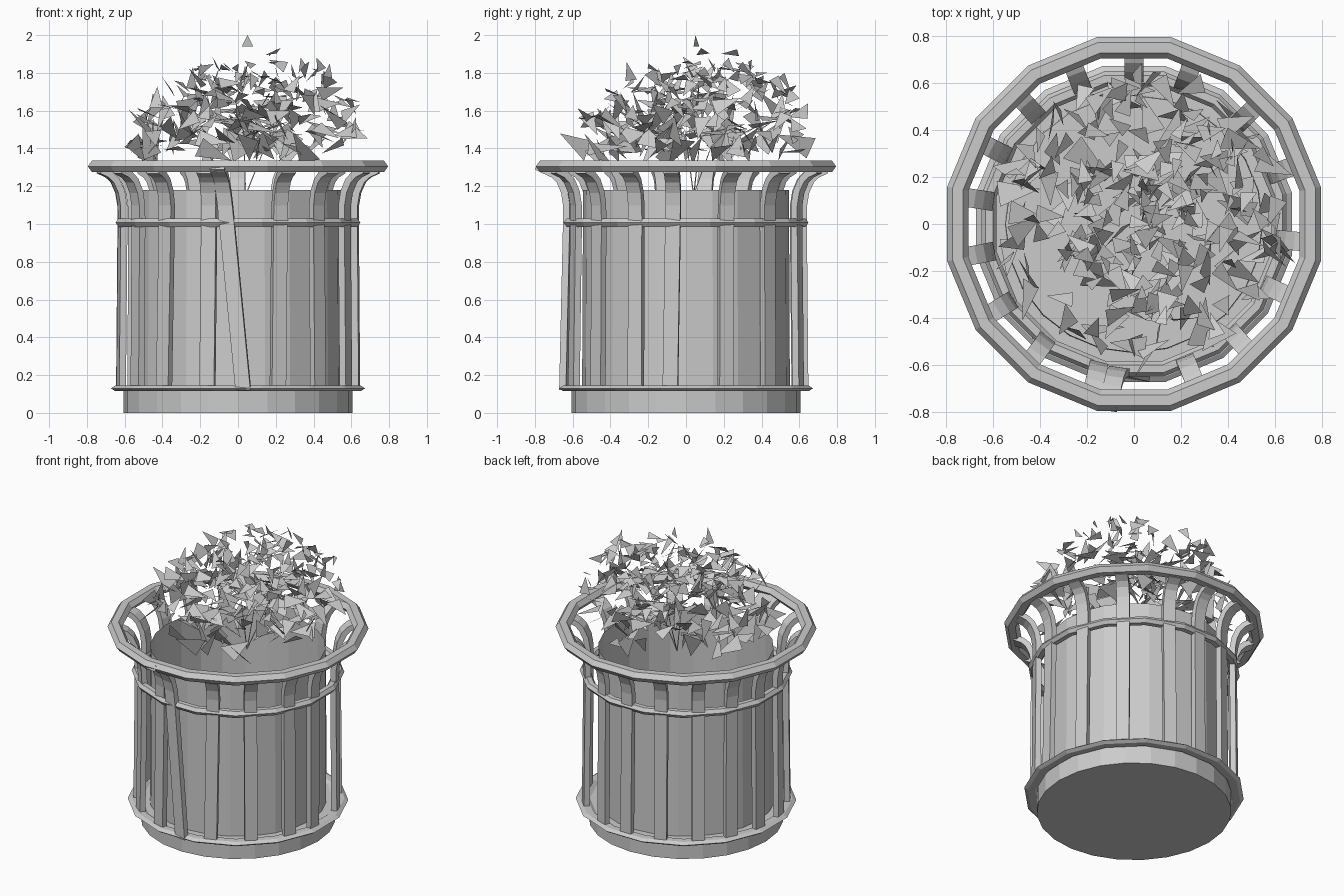
import bpy, bmesh, math, random
from mathutils import Vector, Matrix

if "Cube" in bpy.data.objects:
    bpy.data.objects.remove(bpy.data.objects["Cube"])
random.seed(11)

grey = bpy.data.materials.new("pale_grey")
grey.use_nodes = True
COLOUR = (0.6, 0.6, 0.6, 1)
grey.diffuse_color = COLOUR
grey.node_tree.nodes["Principled BSDF"].inputs["Base Color"].default_value = COLOUR


def finish(name, bm, recalc=True):
    if recalc:
        bmesh.ops.recalc_face_normals(bm, faces=bm.faces)
    mesh = bpy.data.meshes.new(name)
    bm.to_mesh(mesh)
    bm.free()
    mesh.materials.append(grey)
    obj = bpy.data.objects.new(name, mesh)
    bpy.context.collection.objects.link(obj)
    return obj


def hoop(name, inner, outer, z, height, sides=16):
    """Faceted ring with a six-sided section; inner and outer are flat distances."""
    bm = bmesh.new()
    mid, half = (inner + outer) / 2, (outer - inner) / 2
    section = [(mid + half * math.cos(k * math.pi / 3),
                z + height / 2 * math.sin(k * math.pi / 3) / math.sin(math.pi / 3))
               for k in range(6)]
    rings = []
    for i in range(sides):
        a = (i + 0.5) * math.tau / sides
        rings.append([bm.verts.new((r / math.cos(math.pi / sides) * math.cos(a),
                                    r / math.cos(math.pi / sides) * math.sin(a), h))
                      for r, h in section])
    for i in range(sides):
        p, q = rings[i], rings[(i + 1) % sides]
        for k in range(6):
            n = (k + 1) % 6
            bm.faces.new((p[k], q[k], q[n], p[n]))
    return finish(name, bm)


def slat(name, angle, path, width=0.08, thick=0.036, lean=0.0):
    """Plank that follows a radial path; lean slides its foot sideways."""
    bm = bmesh.new()
    turn = Matrix.Rotation(math.radians(angle), 4, "Z")
    loops = []
    top = path[-1][1]
    for i, (r, z) in enumerate(path):
        a, b = path[max(i - 1, 0)], path[min(i + 1, len(path) - 1)]
        out = Vector((b[1] - a[1], 0, a[0] - b[0])).normalized() * thick / 2
        side = lean * (top - z) / top
        loops.append([bm.verts.new(turn @ (Vector((r, side + w * width / 2, z)) + out * s))
                      for w, s in ((-1, -1), (1, -1), (1, 1), (-1, 1))])
    for p, q in zip(loops, loops[1:]):
        for k in range(4):
            n = (k + 1) % 4
            bm.faces.new((p[k], p[n], q[n], q[k]))
    bm.faces.new(loops[0])
    bm.faces.new(loops[-1])
    return finish(name, bm)


# Solid foot
bm = bmesh.new()
bmesh.ops.create_cone(bm, cap_ends=True, segments=24, radius1=0.605, radius2=0.605, depth=0.13,
                      matrix=Matrix.Translation((0, 0, 0.065)))
finish("foot", bm)

# Open drum, set in from the slats
bm = bmesh.new()
bmesh.ops.create_cone(bm, cap_ends=False, segments=24, radius1=0.55, radius2=0.545, depth=1.05,
                      matrix=Matrix.Translation((0, 0, 0.655)))
finish("drum", bm)

# Hoops and flared rim
hoop("lower_hoop", 0.585, 0.672, 0.13, 0.03)
hoop("upper_hoop", 0.585, 0.648, 1.007, 0.045)
hoop("rim", 0.705, 0.795, 1.305, 0.062)

# Upright slats, curving outwards under the rim
curve = [(0.63, 0.12), (0.622, 1.0), (0.623, 1.1), (0.635, 1.17),
         (0.662, 1.23), (0.695, 1.262), (0.745, 1.285)]
for i, angle in enumerate((20, 44, 70, 90, 111, 132, 152, 171, 191, 212,
                           233, 256, 291, 312, 335, 354)):
    slat(f"slat_{i + 1}", angle, curve, lean=random.uniform(-0.02, 0.01))

# Loose plank leaning at the front, its tip poking through the rim
slat("loose_slat", 262, [(r + 0.008, z) for r, z in curve] + [(0.795, 1.305)], lean=0.13)

# Dome filled with loose three-cornered leaves, smaller towards the top
bm = bmesh.new()
for i in range(270):
    reach = random.random() ** 0.6
    around = i * 2.39996 + random.uniform(-0.4, 0.4)
    ceiling = math.sqrt(1 - 0.85 * reach ** 2)
    rise = ceiling * random.uniform(0.04, 1.0)
    centre = Vector((0.59 * reach * math.cos(around) + 0.13 * rise,
                     0.59 * reach * math.sin(around) + 0.13 * rise,
                     1.36 + 0.56 * rise))
    size = (0.105 - 0.062 * rise) * random.uniform(0.75, 1.2)
    spin = Matrix.Rotation(random.uniform(0, math.tau), 3, "Z")
    tilt = Matrix.Rotation(random.uniform(0.2, 1.5), 3, "X")
    twist = Matrix.Rotation(random.uniform(0, math.tau), 3, "Z")
    corners = [Vector((0, size * 1.15, 0)), Vector((-size * 0.55, -size * 0.6, 0)),
               Vector((size * 0.55, -size * 0.6, 0))]
    bm.faces.new([bm.verts.new(centre + spin @ tilt @ twist @ c) for c in corners])
# A last leaf marks the peak
bm.faces.new([bm.verts.new(c) for c in ((0.05, 0.05, 2.0), (0.02, 0.07, 1.94), (0.08, 0.04, 1.94))])
finish("leaves", bm, recalc=False)

# Thin stems rising from the middle of the drum
bm = bmesh.new()
for i in range(3):
    a = i * math.tau / 3
    foot = Vector((0.04, 0.04, 1.15))
    tip = Vector((0.1 * math.cos(a) + 0.08, 0.1 * math.sin(a) + 0.08, 1.5))
    along = tip - foot
    pose = Matrix.Translation((foot + tip) / 2) @ along.to_track_quat("Z", "Y").to_matrix().to_4x4()
    bmesh.ops.create_cone(bm, cap_ends=True, segments=3, radius1=0.004, radius2=0.002,
                          depth=along.length, matrix=pose)
finish("stems", bm)
